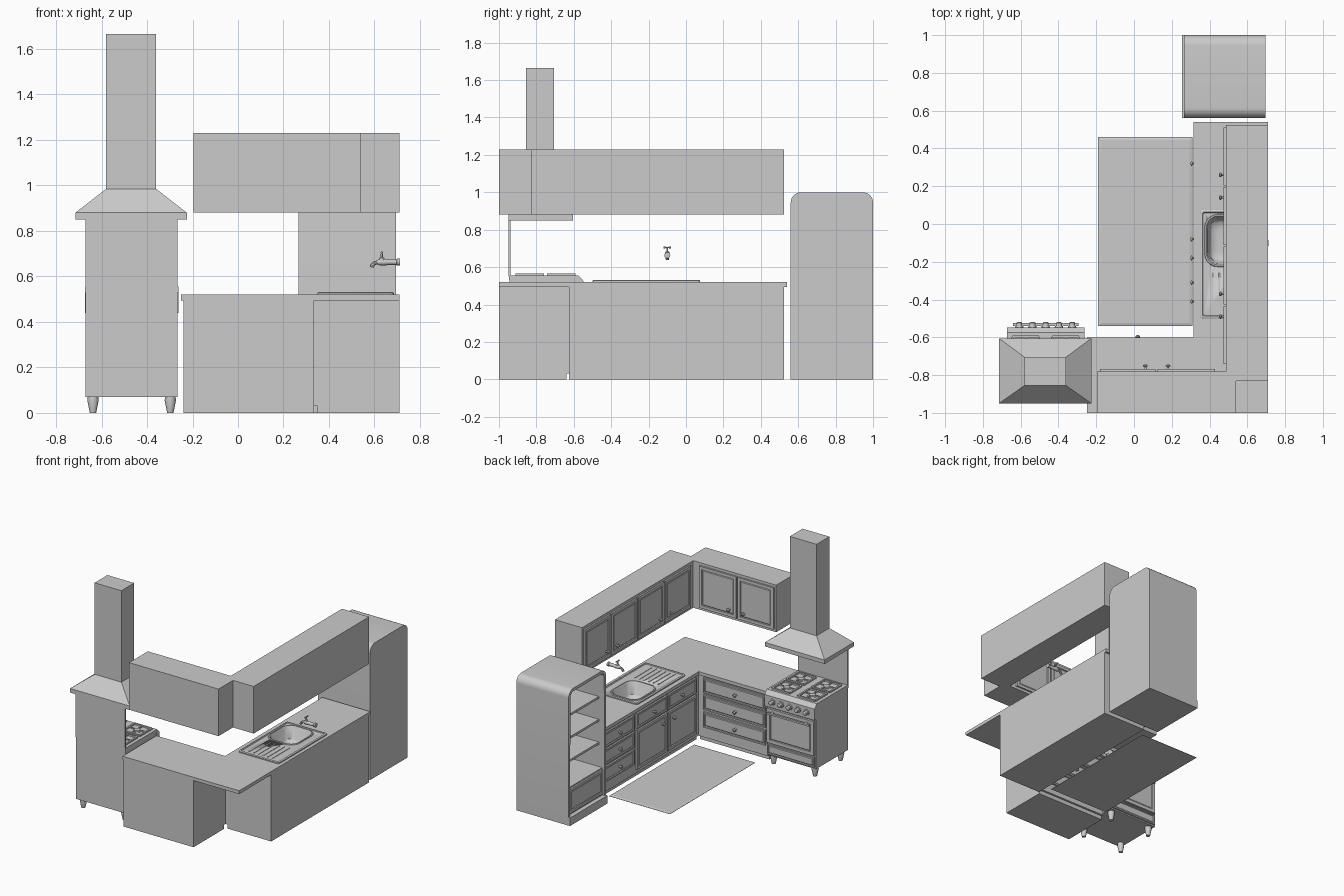
import bpy, bmesh, math
from mathutils import Vector

if "Cube" in bpy.data.objects:
    bpy.data.objects.remove(bpy.data.objects["Cube"])

def finish(name, bm, smooth=False, mat=None):
    bmesh.ops.recalc_face_normals(bm, faces=bm.faces)
    me = bpy.data.meshes.new(name)
    bm.to_mesh(me)
    bm.free()
    ob = bpy.data.objects.new(name, me)
    bpy.context.collection.objects.link(ob)
    if smooth:
        bpy.ops.object.select_all(action='DESELECT')
        ob.select_set(True)
        bpy.context.view_layer.objects.active = ob
        bpy.ops.object.shade_smooth_by_angle(angle=math.radians(40))
    return ob

def box_bm(x0, x1, y0, y1, z0, z1):
    bm = bmesh.new()
    bmesh.ops.create_cube(bm, size=1)
    for v in bm.verts:
        v.co = ((x0 + x1) / 2 + v.co.x * (x1 - x0), (y0 + y1) / 2 + v.co.y * (y1 - y0),
                (z0 + z1) / 2 + v.co.z * (z1 - z0))
    return bm

def box(name, *b):
    return finish(name, box_bm(*b))

def loft(name, loops, cap0=True, cap1=True, smooth=True):
    bm = bmesh.new()
    rings = [[bm.verts.new(p) for p in lp] for lp in loops]
    n = len(rings[0])
    for a, b in zip(rings, rings[1:]):
        for i in range(n):
            bm.faces.new((a[i], a[(i + 1) % n], b[(i + 1) % n], b[i]))
    if cap0: bm.faces.new(rings[0])
    if cap1: bm.faces.new(rings[-1])
    return finish(name, bm, smooth)

def lathe(name, pos, axis, profile, n=12):
    """Profile of (radius, distance along axis)."""
    q = Vector((0, 0, 1)).rotation_difference(Vector(axis))
    return loft(name, [[Vector(pos) + q @ Vector((r * math.cos(2 * math.pi * i / n),
                r * math.sin(2 * math.pi * i / n), h)) for i in range(n)] for r, h in profile])

def rrect(x0, x1, y0, y1, r, z, seg=5):
    pts = []
    for cx, cy, a in ((x1 - r, y1 - r, 0), (x0 + r, y1 - r, 90), (x0 + r, y0 + r, 180), (x1 - r, y0 + r, 270)):
        for i in range(seg + 1):
            t = math.radians(a + 90 * i / seg)
            pts.append((cx + r * math.cos(t), cy + r * math.sin(t), z))
    return pts

def rect(x0, x1, y0, y1, z):
    return [(x0, y0, z), (x1, y0, z), (x1, y1, z), (x0, y1, z)]

def front(name, face, pos, a0, a1, z0, z1, knob=None, frame=0.02, t=0.012):
    """Framed door or drawer front facing +y ('y') or -x ('x'); knob = (a, z)."""
    if face == 'y':
        bm, nrm = box_bm(a0, a1, pos, pos + t, z0, z1), Vector((0, 1, 0))
    else:
        bm, nrm = box_bm(pos - t, pos, a0, a1, z0, z1), Vector((-1, 0, 0))
    bm.normal_update()
    f = next(f for f in bm.faces if f.normal.dot(nrm) > 0.9)
    bmesh.ops.inset_region(bm, faces=[f], thickness=frame)
    bmesh.ops.inset_region(bm, faces=[f], thickness=0.004, depth=-0.006)
    bmesh.ops.inset_region(bm, faces=[f], thickness=0.008, depth=0.004)
    finish(name, bm)
    if knob:
        p = (knob[0], pos + t, knob[1]) if face == 'y' else (pos - t, knob[0], knob[1])
        lathe(name + "_knob", p, nrm, [(.009, 0), (.005, .005), (.005, .01), (.012, .014), (.012, .02), (.006, .025)])

def cut(ob, cutter):
    m = ob.modifiers.new("cut", 'BOOLEAN')
    m.object = cutter
    m.operation = 'DIFFERENCE'
    m.solver = 'EXACT'

# Base cabinets and L-shaped worktop
box("base_back", -.24, .335, -1, -.625, .03, .495)
box("base_back_plinth", -.24, .335, -1, -.64, 0, .03)
base = box("base_side", .335, .71, -.625, .525, .03, .495)
box("base_side_plinth", .35, .71, -.625, .525, 0, .03)
outline = [(-.25, -1), (.71, -1), (.71, .54), (.315, .54), (.315, -.6), (-.25, -.6)]
top = loft("worktop", [[(x, y, z) for x, y in outline] for z in (.495, .52)], smooth=False)

# Drawers and doors of the base cabinets
for i, z in enumerate((.165, .295, .42)):
    front(f"back_drawer_{i}", 'y', -.625, -.22, .29, z - .057, z + .057, (.02, z), .014)
    front(f"side_drawer_{i}", 'x', .335, .14, .5, z - .057, z + .057, (.32, z), .014)
for i, (a, b, c, k) in enumerate(((-.245, .11, -.08, -.18), (-.59, -.255, -.41, -.31))):
    front(f"top_drawer_{i}", 'x', .335, a, b, .363, .477, (c, .42), .014)
    front(f"base_door_{i}", 'x', .335, a, b, .06, .35, (k, .29), .025)

# Wall cabinets
box("wall_cabinet_back", -.195, .54, -1, -.78, .88, 1.23)
box("wall_cabinet_side", .487, .71, -.83, .525, .88, 1.23)
for i, (a, b, k) in enumerate(((-.18, .115, .06), (.125, .43, .18))):
    front(f"back_wall_door_{i}", 'y', -.78, a, b, .9, 1.21, (k, .955), .03)
for i, (a, b, k) in enumerate(((.205, .51, .26), (-.11, .195, .14), (-.425, -.12, -.37), (-.74, -.435, -.49))):
    front(f"side_wall_door_{i}", 'x', .487, a, b, .9, 1.21, (k, .955), .03)

# Sink: plate, bowl, drainer
B = (.385, .605, -.215, .04)
cutter = loft("sink_cutter", [rrect(*B, .06, z) for z in (.4, .6)])
cutter.hide_render = True
cutter.hide_viewport = True
plate = loft("sink_plate", [rrect(.35, .685, -.5, .075, .015, .52), rrect(.35, .685, -.5, .075, .015, .528),
                            rrect(.354, .681, -.496, .071, .012, .531), rrect(.362, .673, -.488, .063, .01, .531),
                            rrect(.366, .669, -.484, .059, .01, .526)])
for ob in (plate, top, base):
    cut(ob, cutter)

def grow(d, r, z):
    return rrect(B[0] - d, B[1] + d, B[2] - d, B[3] + d, r, z)
loft("sink_bowl", [grow(.012, .07, .526), grow(.01, .07, .531), grow(.002, .062, .531), grow(-.004, .058, .524),
                   grow(-.015, .05, .44), grow(-.03, .045, .424), grow(-.06, .03, .42)], cap0=False)
lathe("sink_drain", (.495, -.088, .42), (0, 0, 1), [(.022, 0), (.022, .003), (.015, .003), (.013, .001)], 16)
for i in range(6):
    x = .41 + i * .038
    box(f"drainer_ridge_{i}", x, x + .008, -.46, -.26, .524, .529)

# Wall tap
fy = -.1
cu = bpy.data.curves.new("tap_spout", 'CURVE')
cu.dimensions = '3D'
cu.bevel_depth = .009
cu.bevel_resolution = 3
cu.use_fill_caps = True
sp = cu.splines.new('POLY')
path = [(.69, .663), (.64, .664), (.612, .662), (.598, .657), (.589, .648), (.587, .64)]
sp.points.add(len(path) - 1)
for p, (x, z) in zip(sp.points, path):
    p.co = (x, fy, z, 1)
ob = bpy.data.objects.new("tap_spout", cu)
bpy.context.collection.objects.link(ob)
bpy.ops.object.select_all(action='DESELECT')
ob.select_set(True)
bpy.context.view_layer.objects.active = ob
bpy.ops.object.convert(target='MESH')
bpy.ops.object.shade_smooth_by_angle()
lathe("tap_base", (.712, fy, .663), (-1, 0, 0), [(.016, 0), (.016, .012), (.012, .016), (.012, .05), (.014, .06), (.014, .09), (.009, .1)])
lathe("tap_stem", (.632, fy, .668), (0, 0, 1), [(.013, 0), (.011, .013), (.005, .017), (.004, .04)])
lathe("tap_handle", (.632, fy - .02, .705), (0, 1, 0), [(.004, 0), (.005, .005), (.003, .02), (.005, .035), (.004, .04)])

# Cooker body, door, feet
sx0, sx1, mid = -.67, -.265, -.4675
box("cooker_body", sx0, sx1, -.945, -.57, .07, .53)
box("cooker_top", sx0 - .003, sx1 + .003, -.947, -.585, .53, .555)
prof = [(-.585, .555), (-.575, .555), (-.548, .525), (-.548, .44), (-.585, .44)]
loft("control_panel", [[(x, y, z) for y, z in prof] for x in (sx0 - .003, sx1 + .003)], smooth=False)
front("oven_door", 'y', -.57, sx0 + .01, sx1 - .01, .17, .425, None, .035, .016)
front("warming_drawer", 'y', -.57, sx0 + .01, sx1 - .01, .08, .16, None, .012)
box("oven_handle", sx0 + .03, sx1 - .03, -.54, -.525, .395, .408)
for s in (-1, 1):
    box(f"handle_post_{s}", mid + s * .14 - .008, mid + s * .14 + .008, -.556, -.535, .395, .408)
    for y in (-.905, -.605):
        lathe(f"cooker_foot_{s}_{y}", (mid + s * .17, y, 0), (0, 0, 1), [(.014, 0), (.016, .01), (.025, .055), (.023, .07)])
for i in range(5):
    lathe(f"cooker_dial_{i}", (mid + (i - 2) * .07, -.549, .485), (0, 1, 0), [(.023, 0), (.021, .008), (.016, .009), (.015, .026), (.011, .029)], 14)

# Burners with square grates
for s in (-1, 1):
    for y in (-.667, -.835):
        x, h, w, z0, z1 = mid + s * .105, .07, .006, .553, .566
        tag = f"{s}_{y}"
        lathe("burner_" + tag, (x, y, .553), (0, 0, 1), [(.036, 0), (.036, .004), (.024, .005), (.022, .01), (.015, .011)], 16)
        for d in (-1, 1):
            box(f"grate_side_{tag}_{d}", x + d * h - w, x + d * h + w, y - h, y + h, z0, z1)
            box(f"grate_end_{tag}_{d}", x - h, x + h, y + d * h - w, y + d * h + w, z0, z1)
            box(f"grate_finger_x_{tag}_{d}", *sorted((x + d * .025, x + d * h)), y - .004, y + .004, z0 + .006, z1)
            box(f"grate_finger_y_{tag}_{d}", x - .004, x + .004, *sorted((y + d * .025, y + d * h)), z0 + .006, z1)

# Splash panel, hood and chimney
box("splash_panel", sx0, sx1, -.95, -.937, .55, .86)
hood = (-.715, -.225, -.95, -.605)
duct = (-.58, -.36, -.855, -.705)
loft("extractor_hood", [rect(*hood, .85), rect(*hood, .88), rect(*duct, .985), rect(*duct, 1.665)], smooth=False)

# Tall open shelf unit with rounded top
r, y0, y1 = .055, .56, 1.0
pts = [(y0, 0), (y1, 0)]
pts += [(y1 - r + r * math.cos(t), 1 - r + r * math.sin(t)) for t in [math.pi / 16 * i for i in range(9)]]
pts += [(y0 + r + r * math.cos(t), 1 - r + r * math.sin(t)) for t in [math.pi / 2 + math.pi / 16 * i for i in range(9)]]
bm = bmesh.new()
f = bm.faces.new([bm.verts.new((.695, y, z)) for y, z in pts])
ext = bmesh.ops.extrude_face_region(bm, geom=[f], use_keep_orig=True)["geom"]
for v in ext:
    if isinstance(v, bmesh.types.BMVert):
        v.co.x = .265
bmesh.ops.recalc_face_normals(bm, faces=bm.faces)
f = next(f for f in bm.faces if f.normal.x < -.9)
bmesh.ops.inset_region(bm, faces=[f], thickness=.022)
ext = bmesh.ops.extrude_face_region(bm, geom=[f])["geom"]
bmesh.ops.delete(bm, geom=[f], context='FACES') if f.is_valid else None
for v in ext:
    if isinstance(v, bmesh.types.BMVert):
        v.co.x = .67
finish("shelf_unit", bm, True)
for i, z in enumerate((.44, .61, .78)):
    box(f"shelf_{i}", .31, .675, y0 + .015, y1 - .015, z - .008, z + .008)
box("shelf_drawer_case", .285, .675, y0 + .015, y1 - .015, .02, .265)
front("shelf_drawer", 'x', .285, y0 + .025, y1 - .025, .075, .255, None, .025)
box("shelf_plinth", .253, .3, y0, y1, 0, .06)

# Rug
loft("rug", [rect(-.19, .31, -.54, .46, 0), rect(-.19, .31, -.54, .46, .002), rect(-.175, .295, -.525, .445, .006)], smooth=False)
